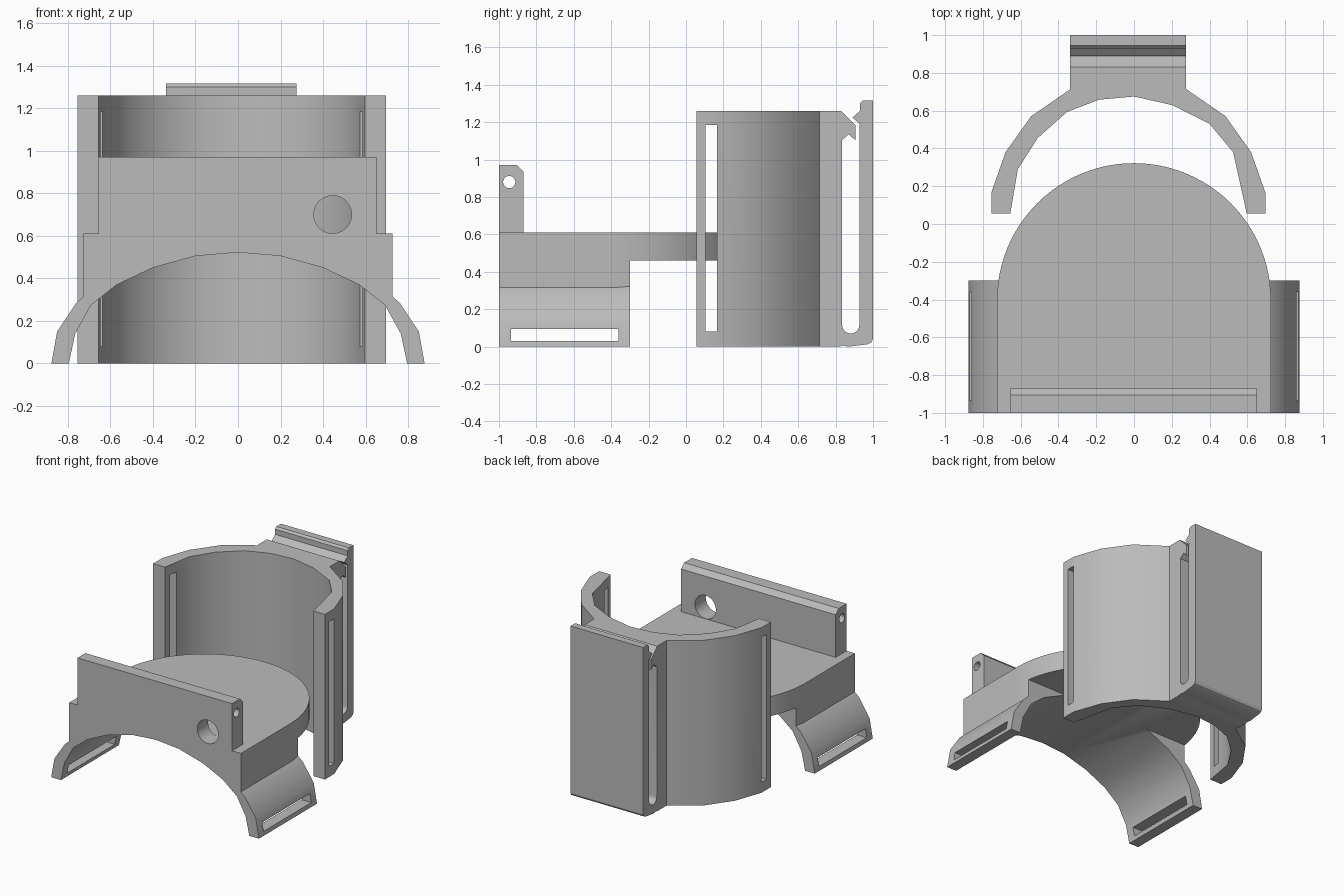
import bpy, bmesh, math

if "Cube" in bpy.data.objects:
    bpy.data.objects.remove(bpy.data.objects["Cube"], do_unlink=True)

grey = bpy.data.materials.new("light_grey")
grey.use_nodes = True
grey.diffuse_color = (0.5, 0.5, 0.5, 1)
grey.node_tree.nodes["Principled BSDF"].inputs["Base Color"].default_value = (0.5, 0.5, 0.5, 1)


def prism(name, points, axis, start, end):
    """Extrude a 2D outline along an axis: x uses (y, z), y uses (x, z), z uses (x, y)."""
    place = {"x": lambda p, d: (d, p[0], p[1]),
             "y": lambda p, d: (p[0], d, p[1]),
             "z": lambda p, d: (p[0], p[1], d)}[axis]
    bm = bmesh.new()
    low = [bm.verts.new(place(p, start)) for p in points]
    high = [bm.verts.new(place(p, end)) for p in points]
    bm.faces.new(low)
    bm.faces.new(high[::-1])
    n = len(points)
    for i in range(n):
        j = (i + 1) % n
        bm.faces.new((low[j], low[i], high[i], high[j]))
    bmesh.ops.recalc_face_normals(bm, faces=bm.faces)
    mesh = bpy.data.meshes.new(name)
    bm.to_mesh(mesh)
    bm.free()
    mesh.materials.append(grey)
    obj = bpy.data.objects.new(name, mesh)
    bpy.context.collection.objects.link(obj)
    return obj


def rect(a, b, c, d):
    return [(a, c), (b, c), (b, d), (a, d)]


def arc(cx, cy, r, first, last, steps):
    angles = [math.radians(first + (last - first) * i / steps) for i in range(steps + 1)]
    return [(cx + r * math.cos(t), cy + r * math.sin(t)) for t in angles]


def mirrored(points, centre=0):
    """Append the mirror image of a half outline that runs from +x to the middle."""
    return points + [(2 * centre - x, y) for x, y in reversed(points)]


def combine(obj, other, operation="DIFFERENCE"):
    other.hide_render = True
    mod = obj.modifiers.new("combine", "BOOLEAN")
    mod.operation = operation
    mod.solver = "EXACT"
    mod.object = other
    bpy.context.view_layer.objects.active = obj
    bpy.ops.object.modifier_apply(modifier=mod.name)
    bpy.data.objects.remove(other, do_unlink=True)


def shade(obj, degrees):
    bpy.ops.object.select_all(action="DESELECT")
    obj.select_set(True)
    bpy.context.view_layer.objects.active = obj
    bpy.ops.object.shade_smooth_by_angle(angle=math.radians(degrees))


# Saddle: round-backed platform, undercut at the rear, with flared legs
saddle = prism("saddle_platform", [(-0.725, -1), (0.725, -1)] + arc(0, -0.403, 0.725, 0, 180, 48),
               "z", 0, 0.61)
combine(saddle, prism("rear_undercut", rect(-0.3, 0.5, -0.1, 0.46), "x", -1, 1))
legs = mirrored([(0.877, 0), (0.85, 0.15), (0.76, 0.285), (0.715, 0.325), (0.6, 0.4)])
combine(saddle, prism("legs", legs, "y", -1, -0.3), "UNION")
arch = mirrored([(0.795, -0.1), (0.795, 0), (0.765, 0.14), (0.69, 0.275), (0.57, 0.37),
                 (0.4, 0.45), (0.2, 0.505), (0.02, 0.52)])
combine(saddle, prism("arch_cutter", arch, "y", -1.1, 0.5))
combine(saddle, prism("leg_slot_cutter", rect(-0.935, -0.36, 0.03, 0.095), "x", -1, 1))
shade(saddle, 28)

# Upright front plate with a pin hole and a round opening
plate = prism("front_plate", [(-1, 0.61), (-1, 0.97), (-0.905, 0.97), (-0.87, 0.935), (-0.87, 0.61)],
              "x", -0.655, 0.65)
combine(plate, prism("opening_cutter", arc(0.445, 0.7, 0.089, 0, 345, 23), "y", -1.1, -0.8))
combine(plate, prism("pin_cutter", arc(-0.945, 0.88, 0.033, 0, 340, 17), "x", -1, 1))
shade(plate, 28)

# Curved rear shell with strap slots at both ends
outer = mirrored([(0.695, 0.055), (0.695, 0.167), (0.62, 0.38), (0.485, 0.57), (0.275, 0.715)], -0.03)
inner = [(-0.655, 0.055), (-0.615, 0.29), (-0.51, 0.455), (-0.355, 0.593), (-0.185, 0.658), (0, 0.675),
         (0.2, 0.63), (0.4, 0.53), (0.525, 0.38), (0.597, 0.055)]
shell = prism("rear_shell", outer + inner, "z", 0, 1.26)
combine(shell, prism("strap_slot_cutter", rect(0.105, 0.167, 0.08, 1.185), "x", -1, 1))
shade(shell, 32)

# Belt clip: mount block, hooked catch, rounded gap and springy arm
catch = [(0.715, 0), (0.715, 1.26), (0.83, 1.26), (0.905, 1.185), (0.905, 1.105), (0.87, 1.135), (0.835, 1.105)]
gap = arc(0.881, 0.116, 0.046, 180, 360, 10)
arm = [(0.927, 1.18), (0.93, 1.19), (0.89, 1.225), (0.93, 1.26), (0.93, 1.3), (0.945, 1.315),
       (1, 1.315), (1, 0.04), (0.99, 0.022), (0.97, 0.012), (0.87, 0), (0.835, 0.005), (0.82, 0)]
clip = prism("belt_clip", catch + gap + arm, "x", -0.338, 0.275)
shade(clip, 28)
